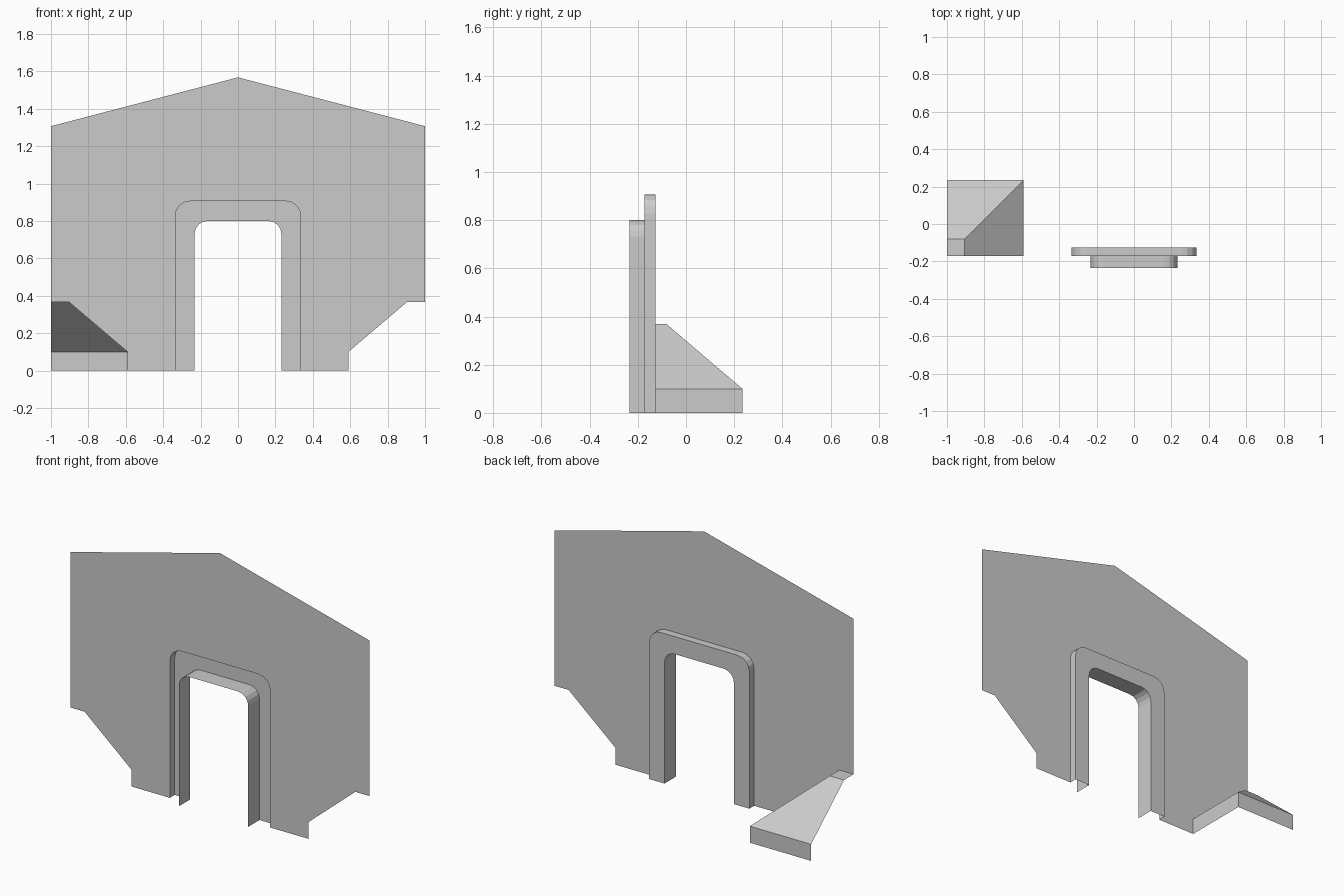
import bpy
from math import sin, cos, pi

if "Cube" in bpy.data.objects:
    bpy.data.objects.remove(bpy.data.objects["Cube"])

FRONT, WALL, RING, BACK = -0.234, -0.172, -0.126, 0.234


def make(name, verts, faces):
    me = bpy.data.meshes.new(name)
    me.from_pydata(verts, [], faces)
    me.validate()
    ob = bpy.data.objects.new(name, me)
    bpy.context.collection.objects.link(ob)
    return ob


def arch(w, h, r, n=4):
    """Door outline (x, z) from bottom left over the top to bottom right."""
    left = [(-w, 0)]
    for i in range(n + 1):
        a = pi / 2 * i / n
        left.append((-w + r - r * cos(a), h - r + r * sin(a)))
    return left + [(-x, z) for x, z in reversed(left)]


def at(profile, y):
    return [(x, y, z) for x, z in profile]


def strip(name, a, b):
    """Quads joining two open outlines of equal length."""
    n = len(a)
    return make(name, a + b, [(i, i + 1, n + i + 1, n + i) for i in range(n - 1)])


outer = arch(0.335, 0.906, 0.078)
inner = arch(0.232, 0.80, 0.068)

# Flat gable wall with notched lower corners and the door opening
side = [(0.59, 0), (0.59, 0.10), (0.905, 0.368), (1, 0.368), (1, 1.307)]
outline = side + [(0, 1.568)] + [(-x, z) for x, z in reversed(side)] + outer
make("gable_wall", at(outline, WALL), [tuple(range(len(outline)))])

# Door surround: recess side, back ring, and sleeve coming forward
strip("door_recess", at(outer, WALL), at(outer, RING))
strip("door_ring", at(outer, RING), at(inner, RING))
strip("door_sleeve", at(inner, RING), at(inner, FRONT))

# Sloped corner skirt behind the left notch, open at the wall and outer side
x0, x1, x2, ym = -1, -0.905, -0.59, -0.08
zt, zl = 0.368, 0.10
v = [(x0, WALL, zt), (x1, WALL, zt), (x1, ym, zt), (x0, ym, zt),
     (x2, WALL, zl), (x2, BACK, zl), (x0, BACK, zl),
     (x2, WALL, 0), (x2, BACK, 0), (x0, BACK, 0)]
make("corner_skirt", v, [(0, 1, 2, 3), (1, 4, 5, 2), (3, 2, 5, 6),
                         (4, 7, 8, 5), (6, 5, 8, 9)])
